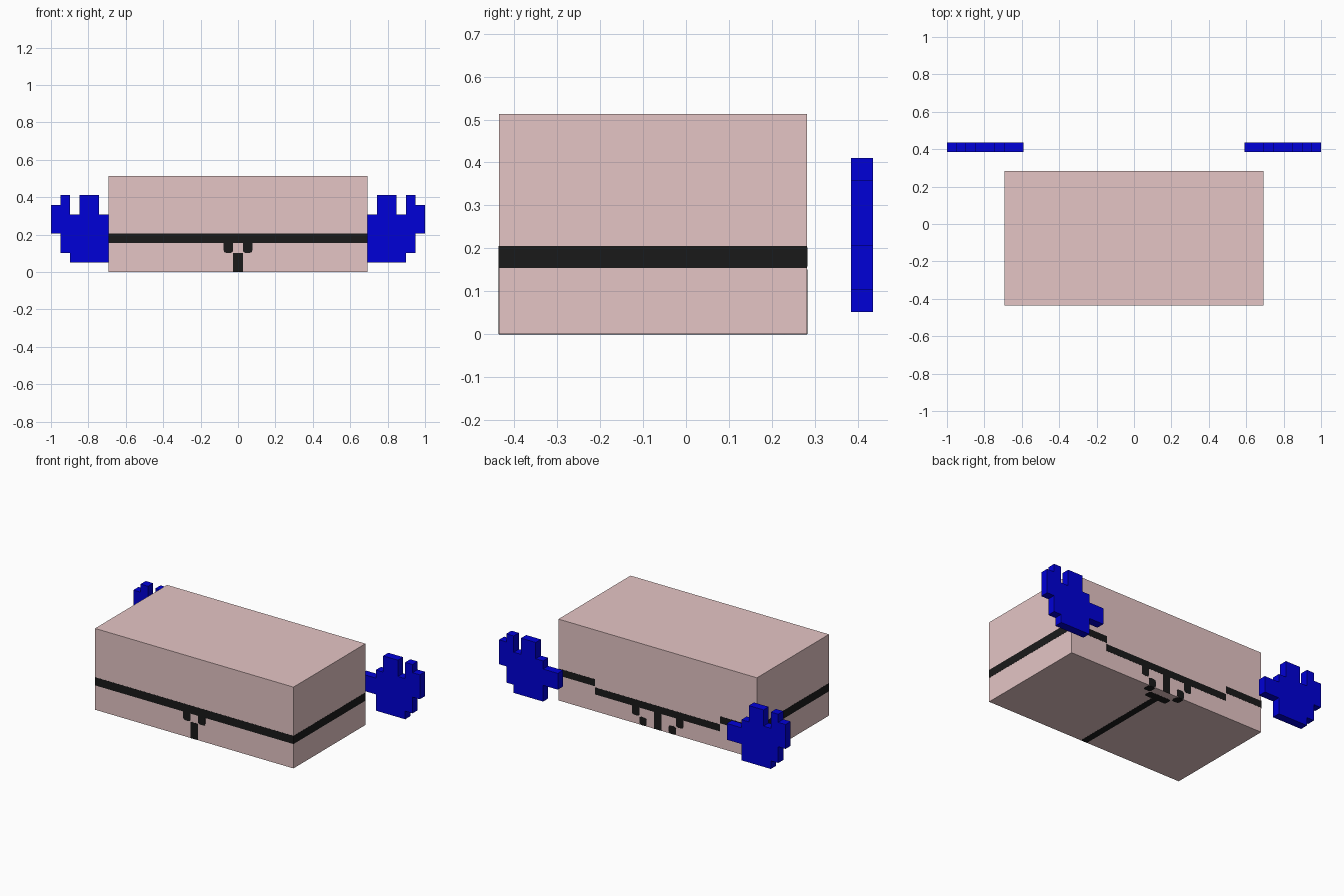
import bpy, bmesh

if "Cube" in bpy.data.objects:
    bpy.data.objects.remove(bpy.data.objects["Cube"])

U = 2 / 39          # one block unit
T = 0.012           # painted plate half thickness, in units


def material(name, rgb):
    m = bpy.data.materials.new(name)
    m.diffuse_color = (*rgb, 1)
    m.use_nodes = True
    m.node_tree.nodes["Principled BSDF"].inputs["Base Color"].default_value = m.diffuse_color
    return m


PINK = material("dusty pink", (0.783, 0.56, 0.56))
DARK = material("near black", (0.010, 0.010, 0.010))
BLUE = material("deep blue", (0.0, 0.0, 0.68))


def finish(bm, name, mat):
    bmesh.ops.scale(bm, vec=(U, U, U), verts=bm.verts)
    bmesh.ops.recalc_face_normals(bm, faces=bm.faces)
    me = bpy.data.meshes.new(name)
    bm.to_mesh(me)
    bm.free()
    me.materials.append(mat)
    ob = bpy.data.objects.new(name, me)
    bpy.context.collection.objects.link(ob)
    return ob


def boxes(name, mat, spans, axis=None):
    """Boxes (x0, x1, y0, y1, z0, z1) in units; edges along axis are rounded."""
    bm = bmesh.new()
    for x0, x1, y0, y1, z0, z1 in spans:
        vs = bmesh.ops.create_cube(bm, size=1)["verts"]
        bmesh.ops.scale(bm, vec=(x1 - x0, y1 - y0, z1 - z0), verts=vs)
        bmesh.ops.translate(bm, vec=((x0 + x1) / 2, (y0 + y1) / 2, (z0 + z1) / 2), verts=vs)
    if axis is not None:
        along = [e for e in bm.edges
                 if abs((e.verts[0].co - e.verts[1].co).normalized()[axis]) > 0.9]
        bmesh.ops.bevel(bm, geom=along, offset=0.25, segments=2, profile=0.5, affect='EDGES')
    return finish(bm, name, mat)


# Body block
X, YF, YB, H = 13.5, -8.5, 5.5, 10
boxes("body", PINK, [(-X, X, YF, YB, 0, H)])


def front(x0, x1, z0, z1):
    return (x0, x1, YF - T, YF + T, z0, z1)


def back(x0, x1, z0, z1):
    return (x0, x1, YB - T, YB + T, z0, z1)


def under(x0, x1, y0, y1):
    return (x0, x1, y0, y1, -T, T)


def both(fn, x0, x1, a, b):
    return [fn(x0, x1, a, b), fn(-x1, -x0, a, b)]


# Front seam and stem, with two rounded tabs
boxes("front_seam", DARK, [front(-X, X, 3, 4), front(-.5, .5, 0, 2)])
boxes("front_tabs", DARK, both(front, .5, 1.5, 2, 3.4), axis=1)

# Side seams
boxes("side_seams", DARK, [(s * X - T, s * X + T, YF, YB, 3, 4) for s in (-1, 1)])

# Back seam: raised ends, lower middle, hooks and stem
boxes("back_seam", DARK, [back(-8.5, 8.5, 2.07, 2.93), back(-.5, .5, 0, 2.2)]
      + both(back, 8.5, X, 3.07, 3.93))
boxes("back_hooks", DARK, both(back, 2.5, 3.5, 1, 2.4) + both(back, 1.5, 2.5, 0, 1), axis=1)

# Underside seam
boxes("bottom_seam", DARK, [under(-.43, .43, YF, 4.3)])
boxes("bottom_hooks", DARK, [under(-1.5, 1.5, 3.5, 4.5)]
      + both(under, 1.5, 2.5, 4.5, YB), axis=2)

# Hands: one column per unit of x, as (bottom, top), from thumb outward
COLUMNS = [(3, 5), (3, 5), (1, 6), (1, 8), (1, 8), (1, 6), (2, 8), (4, 7)]
for side, name in ((-1, "left_hand"), (1, "right_hand")):
    bm = bmesh.new()
    for i, (lo, hi) in enumerate(COLUMNS):
        x = 11.5 + i
        for z in range(lo, hi):
            bm.faces.new([bm.verts.new((side * (x + dx), 7.5, z + dz))
                          for dx, dz in ((0, 0), (1, 0), (1, 1), (0, 1))])
    bmesh.ops.remove_doubles(bm, verts=bm.verts, dist=0.01)
    ext = bmesh.ops.extrude_face_region(bm, geom=bm.faces[:], use_keep_orig=True)
    bmesh.ops.translate(bm, vec=(0, 1, 0),
                        verts=[g for g in ext["geom"] if isinstance(g, bmesh.types.BMVert)])
    finish(bm, name, BLUE)
